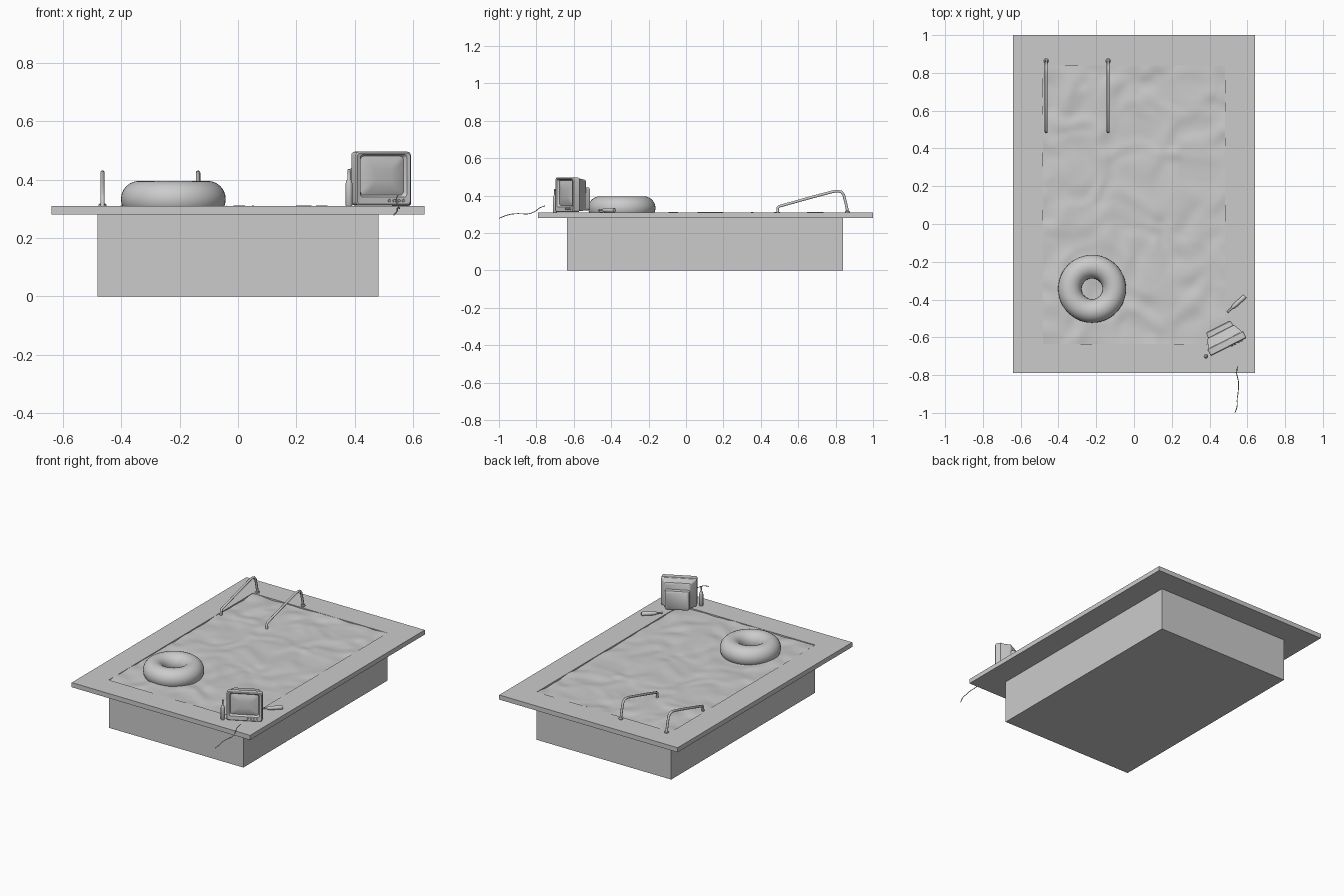
import bpy, bmesh, math
from mathutils import Vector, Matrix, noise

if "Cube" in bpy.data.objects:
    bpy.data.objects.remove(bpy.data.objects["Cube"])


def finish(name, bm, mat=None, angle=35):
    bmesh.ops.recalc_face_normals(bm, faces=bm.faces)
    if mat:
        bm.transform(mat)
    me = bpy.data.meshes.new(name)
    bm.to_mesh(me)
    bm.free()
    ob = bpy.data.objects.new(name, me)
    bpy.context.collection.objects.link(ob)
    bpy.ops.object.select_all(action='DESELECT')
    ob.select_set(True)
    bpy.context.view_layer.objects.active = ob
    bpy.ops.object.shade_smooth_by_angle(angle=math.radians(angle))
    return ob


def loft(name, loops, cap_start=True, cap_end=True, closed=False, mat=None):
    """Skin a series of equal-length point loops."""
    bm = bmesh.new()
    rings = [[bm.verts.new(p) for p in loop] for loop in loops]
    pairs = list(zip(rings, rings[1:])) + ([(rings[-1], rings[0])] if closed else [])
    n = len(rings[0])
    for a, b in pairs:
        for i in range(n):
            j = (i + 1) % n
            bm.faces.new((a[i], a[j], b[j], b[i]))
    if cap_start and not closed:
        bm.faces.new(rings[0])
    if cap_end and not closed:
        bm.faces.new(rings[-1])
    return finish(name, bm, mat)


def rect(x0, x1, y0, y1, z):
    return [(x0, y0, z), (x1, y0, z), (x1, y1, z), (x0, y1, z)]


def lathe(name, profile, mat, sides=20):
    loops = [[(r * math.cos(2 * math.pi * i / sides), r * math.sin(2 * math.pi * i / sides), z)
              for i in range(sides)] for r, z in profile]
    return loft(name, loops, mat=mat)


def tube(name, points, radius, smooth=False):
    cu = bpy.data.curves.new(name, 'CURVE')
    cu.dimensions = '3D'
    cu.bevel_depth = radius
    cu.bevel_resolution = 3
    cu.use_fill_caps = True
    sp = cu.splines.new('NURBS' if smooth else 'POLY')
    sp.points.add(len(points) - 1)
    for p, co in zip(sp.points, points):
        p.co = (*co, 1)
    if smooth:
        sp.use_endpoint_u = True
        sp.order_u = 3
        sp.resolution_u = 6
    ob = bpy.data.objects.new(name, cu)
    bpy.context.collection.objects.link(ob)
    return ob


# Pool deck (rectangular frame) and basin
OUT = (-0.64, 0.64, -0.79, 1.0)
INN = (-0.482, 0.483, -0.635, 0.84)
loft("pool_deck", [rect(*OUT, 0.28), rect(*OUT, 0.31), rect(*INN, 0.31), rect(*INN, 0.28)], closed=True)
loft("pool_basin", [rect(*INN, 0.0), rect(*INN, 0.28)], cap_end=False)

# Rippled water
bm = bmesh.new()
bmesh.ops.create_grid(bm, x_segments=72, y_segments=110, size=1)
for v in bm.verts:
    v.co.x *= 0.482
    v.co.y = 0.1025 + v.co.y * 0.737
    p = Vector((v.co.x * 9, v.co.y * 9, 0.3))
    warp = noise.noise_vector(p * 0.6) * 0.8
    v.co.z = 0.305 + 0.009 * noise.noise(p + warp)
finish("water", bm, angle=80)

# Swim ring
major, minor, nu, nv = 0.1175, 0.0625, 48, 24
loops = []
for i in range(nu):
    a = 2 * math.pi * i / nu
    loops.append([((major + minor * math.cos(t)) * math.cos(a) - 0.222,
                   (major + minor * math.cos(t)) * math.sin(a) - 0.343,
                   0.3335 + minor * math.sin(t))
                  for t in (2 * math.pi * j / nv for j in range(nv))])
loft("swim_ring", loops, closed=True)

# Hand rails with round base flanges
rail = [(0.49, 0.295), (0.49, 0.333), (0.497, 0.342), (0.65, 0.385), (0.785, 0.421),
        (0.81, 0.424), (0.83, 0.42), (0.843, 0.405), (0.852, 0.37), (0.865, 0.31)]
for side, x in (("left", -0.465), ("right", -0.137)):
    tube(side + "_hand_rail", [(x, y, z) for y, z in rail], 0.0075)
    lathe(side + "_rail_flange", [(0.013, 0.308), (0.013, 0.315), (0.009, 0.319)],
          Matrix.Translation((x, 0.863, 0)))

# Television: local x = width, y = depth behind the screen, z up
tv = Matrix.Translation((0.5, -0.65, 0.312)) @ Matrix.Rotation(math.radians(27 + 180), 4, 'Z')
tv = tv @ Matrix.Scale(1, 4)


def panel(w, z0, z1, y, r=0.012, bow=0.0):
    """Rounded rectangle standing at depth y, optionally bowed inwards at the corners."""
    pts = []
    for cx, cz, a0 in ((w - r, z1 - r, 0), (-w + r, z1 - r, 90), (-w + r, z0 + r, 180), (w - r, z0 + r, 270)):
        for k in range(4):
            a = math.radians(a0 + k * 30)
            pts.append((cx + r * math.cos(a), y - bow, cz + r * math.sin(a)))
    return pts


# The set faces +y locally, so depth runs toward -y
loft("tv_case", [panel(0.082, 0.036, 0.168, -0.014), panel(0.090, 0.028, 0.175, 0.0),
                 panel(0.102, 0.004, 0.180, 0.002), panel(0.106, 0.0, 0.184, -0.003),
                 panel(0.106, 0.0, 0.184, -0.036), panel(0.101, 0.004, 0.180, -0.040),
                 panel(0.080, 0.008, 0.172, -0.088), panel(0.074, 0.012, 0.166, -0.092)], mat=tv)
loft("tv_back", [panel(0.078, 0.006, 0.132, -0.06), panel(0.072, 0.010, 0.130, -0.116),
                 panel(0.066, 0.016, 0.124, -0.121)], mat=tv)
loft("tv_screen", [panel(0.083, 0.035, 0.169, -0.013), panel(0.065, 0.05, 0.152, -0.006),
                   panel(0.035, 0.078, 0.126, -0.003)], mat=tv)
for i in range(4):
    lathe(f"tv_knob_{i + 1}", [(0.005, -0.002), (0.005, 0.005), (0.004, 0.006)],
          tv @ Matrix.Translation((-0.075 + i * 0.018, 0, 0.016)) @ Matrix.Rotation(-math.pi / 2, 4, 'X'), 12)

# Power cord trailing over the deck edge
tube("tv_cord", [(0.548, -0.755, 0.345), (0.542, -0.785, 0.335), (0.545, -0.80, 0.318), (0.555, -0.84, 0.300),
                 (0.552, -0.89, 0.304), (0.545, -0.93, 0.302), (0.548, -0.97, 0.292),
                 (0.535, -0.998, 0.279)], 0.0022, smooth=True)

# Bottles: one standing, one lying on the deck
bottle = [(0.010, 0.0), (0.012, 0.003), (0.012, 0.076), (0.010, 0.084), (0.0055, 0.094),
          (0.0045, 0.118), (0.006, 0.119), (0.006, 0.125), (0.004, 0.126)]
lathe("standing_bottle", bottle, Matrix.Translation((0.381, -0.70, 0.31)))
lie = Vector((-0.74, -0.67, 0)).to_track_quat('Z', 'Y').to_matrix().to_4x4()
lathe("lying_bottle", bottle, Matrix.Translation((0.588, -0.382, 0.322)) @ lie)
